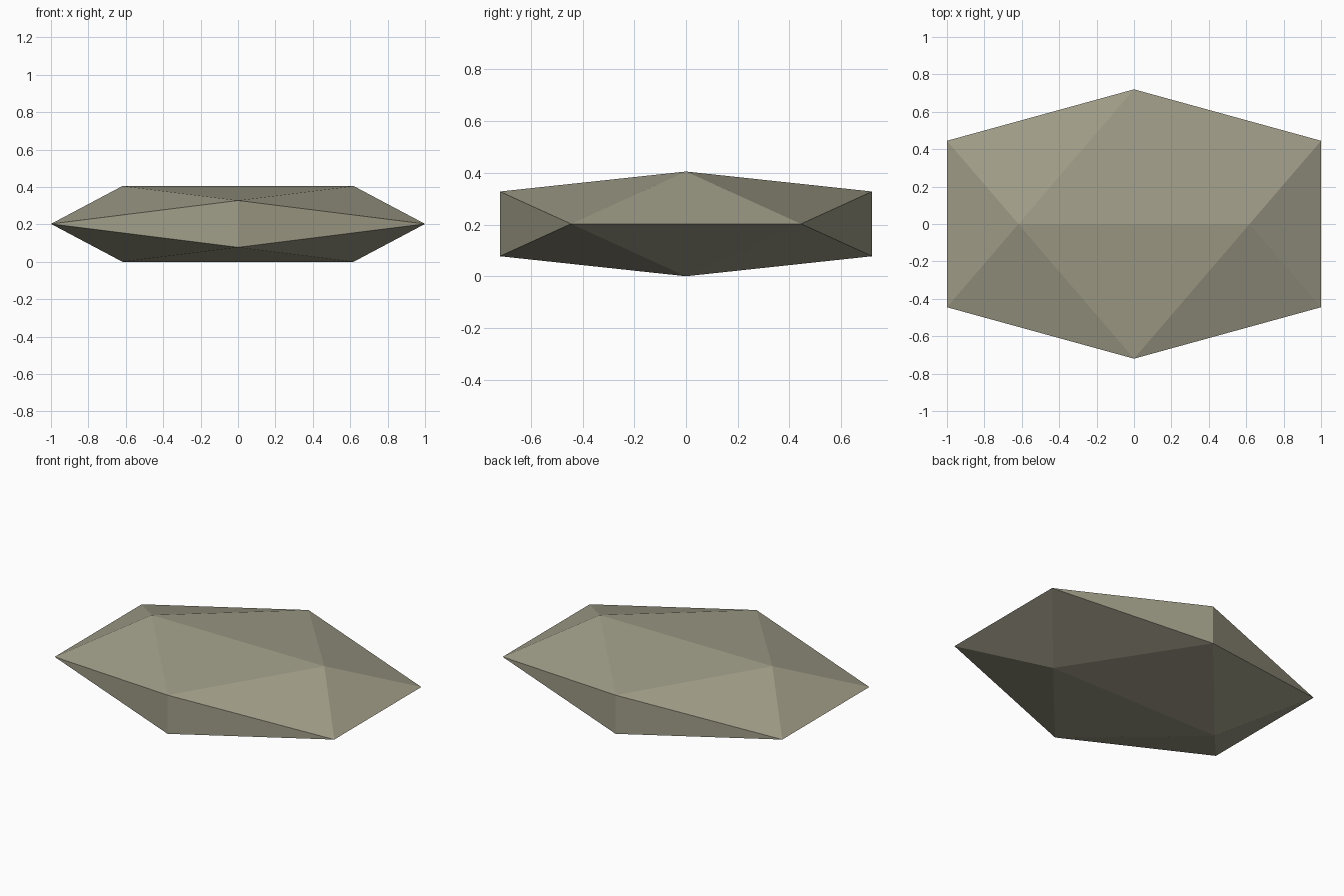
import bpy
import bmesh

# Remove the default cube
cube = bpy.data.objects.get("Cube")
if cube:
    bpy.data.objects.remove(cube, do_unlink=True)

# Stone colour
stone = bpy.data.materials.new("warm_grey_stone")
stone.use_nodes = True
colour = (0.35, 0.335, 0.245, 1.0)
stone.diffuse_color = colour
stone.node_tree.nodes["Principled BSDF"].inputs["Base Color"].default_value = colour

# Faceted stone: a flattened icosahedron spanned by three crossed rectangles
HALF_X, HALF_Y, HALF_Z = 1.0, 0.72, 0.2025
INNER = 0.618  # short side of each rectangle relative to its long side
bm = bmesh.new()
for a in (-1, 1):
    for b in (-1, 1):
        bm.verts.new((a * HALF_X, b * HALF_Y * INNER, HALF_Z))
        bm.verts.new((a * HALF_X * INNER, 0, HALF_Z + b * HALF_Z))
        bm.verts.new((0, a * HALF_Y, HALF_Z + b * HALF_Z * INNER))
bmesh.ops.convex_hull(bm, input=bm.verts)
bmesh.ops.recalc_face_normals(bm, faces=bm.faces)

mesh = bpy.data.meshes.new("flat_stone")
bm.to_mesh(mesh)
bm.free()
mesh.materials.append(stone)
bpy.context.collection.objects.link(bpy.data.objects.new("flat_stone", mesh))
